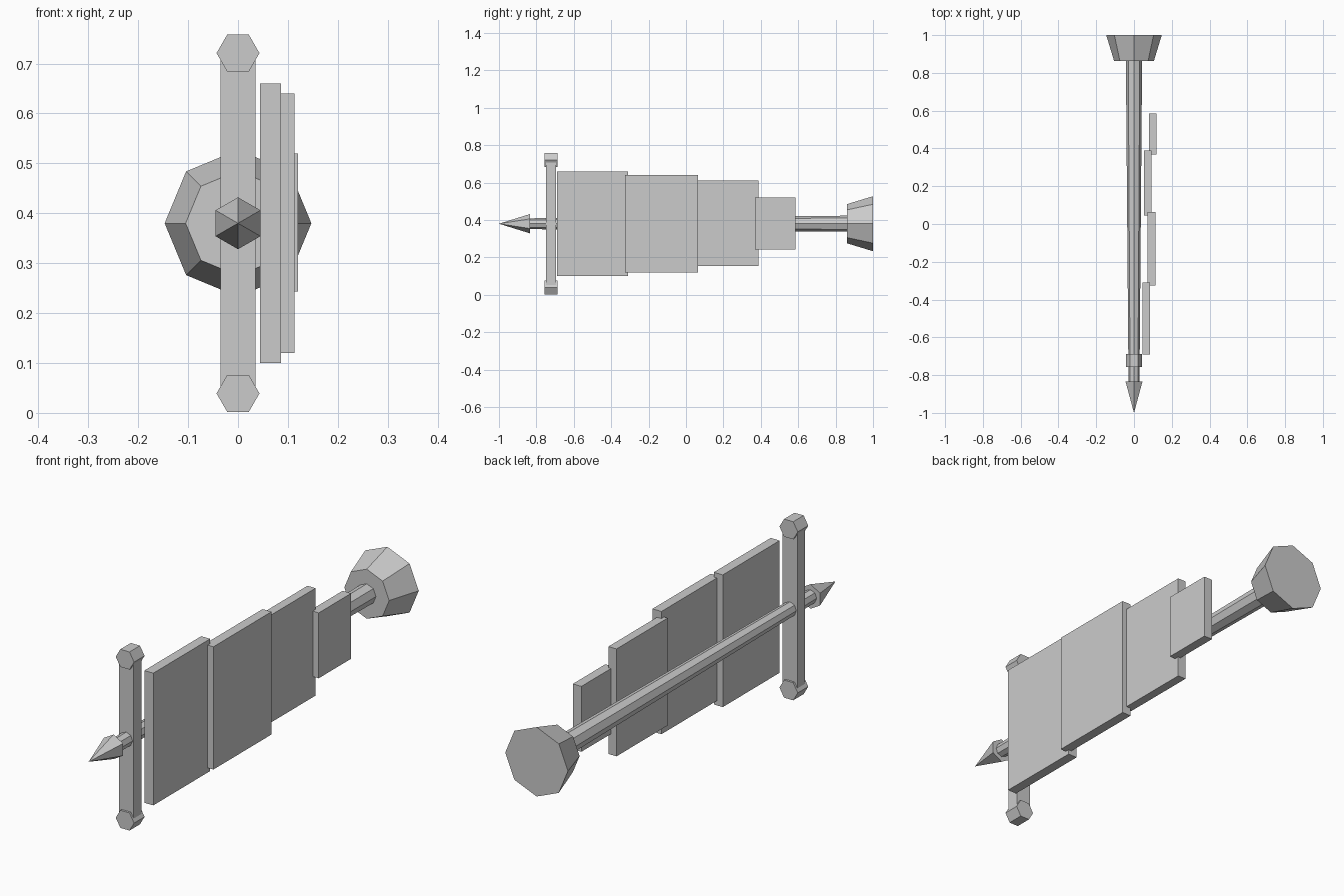
import bpy
import math
from mathutils import Matrix

cube = bpy.data.objects.get("Cube")
if cube:
    bpy.data.objects.remove(cube, do_unlink=True)

# Single plain grey material
grey = bpy.data.materials.new("plain grey")
grey.use_nodes = True
colour = (0.6, 0.6, 0.6, 1)
grey.diffuse_color = colour
grey.node_tree.nodes["Principled BSDF"].inputs["Base Color"].default_value = colour

AXIS_Z = 0.38  # height of the pole's centre line


def finish(name):
    obj = bpy.context.object
    obj.name = name
    obj.data.materials.append(grey)
    return obj


def tapered(name, sides, y0, y1, r0, r1, z=AXIS_Z):
    """Tapered prism along y, with a corner pointing to +x."""
    bpy.ops.mesh.primitive_cone_add(vertices=sides, radius1=r0, radius2=r1, depth=y1 - y0)
    obj = finish(name)
    # First corner moves to +x, then the axis is laid along +y
    first = obj.data.vertices[0].co
    spin = Matrix.Rotation(-math.atan2(first.y, first.x), 4, "Z")
    obj.data.transform(Matrix.Rotation(-math.pi / 2, 4, "X") @ spin)
    obj.location = (0, (y0 + y1) / 2, z)
    return obj


def box(name, x, y, z):
    """Box from its (min, max) range on each axis."""
    bpy.ops.mesh.primitive_cube_add(size=1)
    obj = finish(name)
    size = [b - a for a, b in (x, y, z)]
    obj.data.transform(Matrix.Diagonal((*size, 1)))
    obj.location = [(a + b) / 2 for a, b in (x, y, z)]
    return obj


# Pole with pointed tip and flared pommel
tapered("pole", 8, -0.84, 0.87, 0.029, 0.043)
tapered("spear_tip", 6, -1.0, -0.833, 0, 0.052)
tapered("pommel", 8, 0.862, 1.0, 0.105, 0.147)

# Crossbar with a hexagonal cap at each end
box("crossbar", (-0.035, 0.035), (-0.748, -0.696), (0.04, 0.72))
for name, side in (("lower_cap", -1), ("upper_cap", 1)):
    tapered(name, 6, -0.757, -0.687, 0.043, 0.043, AXIS_Z + side * 0.341)

# Overlapping flag panels, from the crossbar backwards
panels = [
    ((0.044, 0.086), (-0.69, -0.309), (0.10, 0.66)),
    ((0.071, 0.113), (-0.326, 0.063), (0.12, 0.64)),
    ((0.054, 0.092), (0.045, 0.388), (0.155, 0.61)),
    ((0.08, 0.12), (0.369, 0.586), (0.243, 0.52)),
]
for number, ranges in enumerate(panels, 1):
    box(f"flag_panel_{number}", *ranges)
